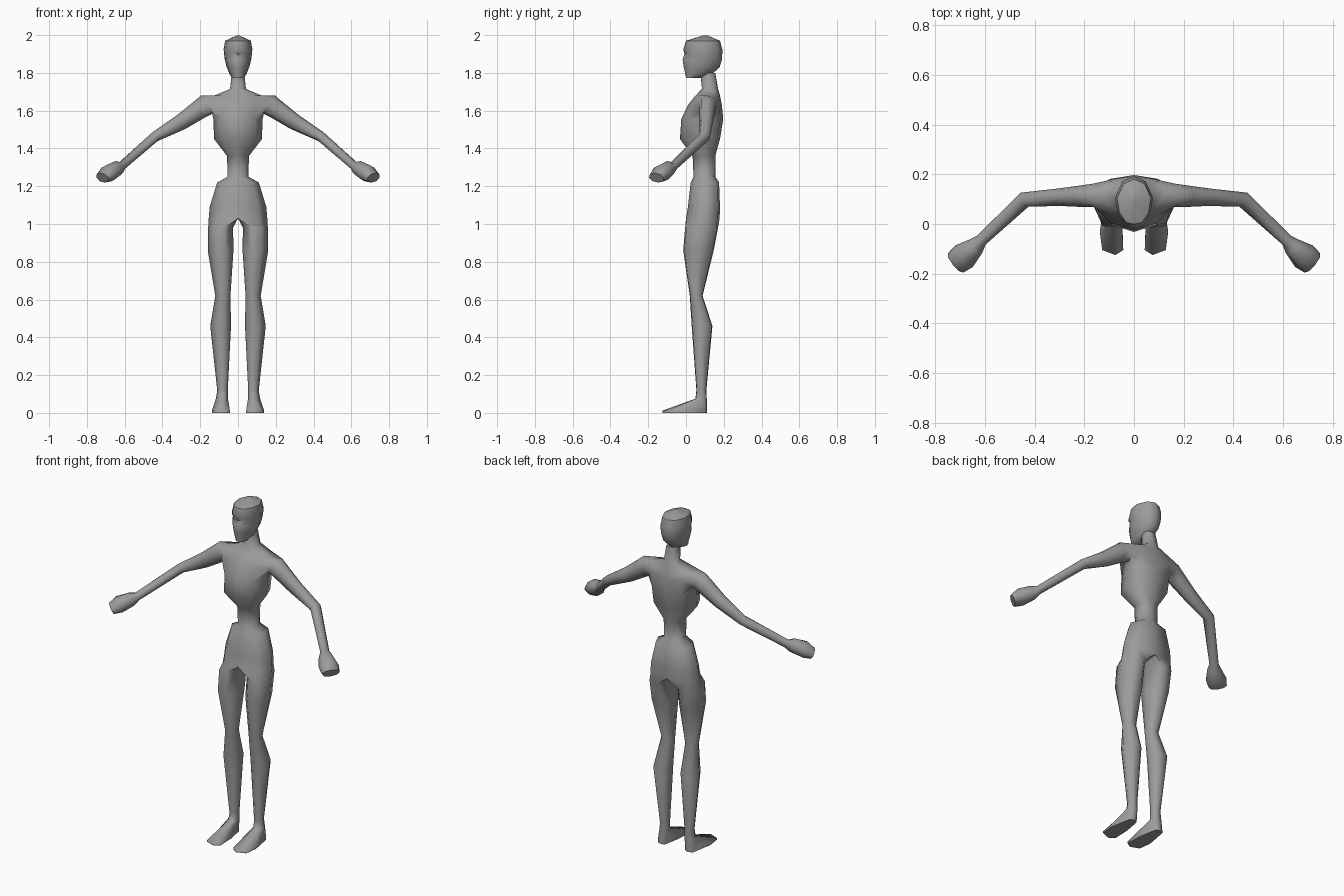
import bpy, bmesh, math
from mathutils import Vector

if "Cube" in bpy.data.objects:
    bpy.data.objects.remove(bpy.data.objects["Cube"])

grey = bpy.data.materials.new("plain_grey")
grey.diffuse_color = (0.33, 0.33, 0.33, 1)
grey.use_nodes = True
grey.node_tree.nodes["Principled BSDF"].inputs["Base Color"].default_value = grey.diffuse_color
UP = Vector((0, 0, 1))


def add_rings(bm, rings):
    return [[bm.verts.new(p) for p in ring] for ring in rings]


def skin(bm, rings, closed=True, skip=lambda i, j: False):
    """Join neighbouring rings with quads, leaving the middle plane open."""
    for i in range(len(rings) - 1):
        a, b = rings[i], rings[i + 1]
        n = len(a)
        for j in range(n if closed else n - 1):
            k = (j + 1) % n
            quad = (a[j], a[k], b[k], b[j])
            if skip(i, j) or all(abs(v.co.x) < 1e-6 for v in quad):
                continue
            bm.faces.new(quad)


def finish(bm, name, angle):
    """Mirror the half model, clean it up and make the object."""
    bmesh.ops.delete(bm, geom=[v for v in bm.verts if not v.link_faces], context='VERTS')
    geom = bm.verts[:] + bm.edges[:] + bm.faces[:]
    bmesh.ops.mirror(bm, geom=geom, axis='X', merge_dist=1e-5)
    bmesh.ops.remove_doubles(bm, verts=bm.verts[:], dist=1e-5)
    bmesh.ops.recalc_face_normals(bm, faces=bm.faces[:])
    mesh = bpy.data.meshes.new(name)
    bm.to_mesh(mesh)
    bm.free()
    mesh.materials.append(grey)
    obj = bpy.data.objects.new(name, mesh)
    bpy.context.collection.objects.link(obj)
    bpy.ops.object.select_all(action='DESELECT')
    obj.select_set(True)
    bpy.context.view_layer.objects.active = obj
    bpy.ops.object.shade_smooth_by_angle(angle=math.radians(angle))


def torso_ring(z, rx, yf, yb):
    """Half section; its last three points lie on the middle plane."""
    d = yb - yf
    pts = [(0, 0), (.7, .13), (1, .52), (.75, .93), (0, 1), (0, .75), (0, .5), (0, .25)]
    return [(rx * x, yf + d * y, z) for x, y in pts]


def leg_ring(z, xc, rx, yf, yb):
    out = []
    for a in (-110, -60, 0, 60, 110, 145, 180, 215):
        a = math.radians(a)
        out.append((xc + rx * math.cos(a), (yf + yb) / 2 + (yb - yf) / 2 * math.sin(a) * 1.06, z))
    return out


def arm_rings(path):
    """Rings across the path, starting at the lower front and going up."""
    centres = [Vector(p[:3]) for p in path]
    out = []
    for i, (x, y, z, h, v) in enumerate(path):
        t = (centres[min(i + 1, len(path) - 1)] - centres[max(i - 1, 0)]).normalized()
        front = t.cross(UP).normalized()
        top = front.cross(t)
        ring = []
        for j in range(8):
            a = math.radians(-45 + 45 * j)
            ring.append(centres[i] + front * h * math.cos(a) * 1.04 + top * v * math.sin(a) * 1.04)
        out.append(ring)
    return out


# Body: neck, chest, waist and hips, running on into the leg and foot
bm = bmesh.new()
torso = [torso_ring(*r) for r in (
    (1.80, .033, .075, .155), (1.715, .042, .085, .17), (1.68, .125, .05, .18),
    (1.63, .13, .01, .19), (1.555, .13, -.025, .197), (1.45, .127, -.032, .18),
    (1.36, .058, .035, .155), (1.25, .055, .04, .155), (1.22, .11, .025, .175),
    (1.09, .15, .01, .18), (1.03, .155, 0, .178))]
leg = [leg_ring(*r) for r in (
    (.98, .092, .066, -.005, .17), (.86, .092, .068, -.015, .147),
    (.62, .08, .04, .02, .088), (.46, .092, .055, .03, .14),
    (.12, .082, .028, .055, .108), (.075, .085, .032, .05, .11))]
sole = [(.075, -.125), (.128, -.105), (.138, -.03), (.115, .1),
        (.085, .112), (.065, .1), (.047, 0), (.043, -.105)]
foot = [[(x, y, z) for x, y in sole] for z in (.012, 0)]
body = add_rings(bm, torso + leg + foot)
# the shoulder opening is left free between rings 2 and 4
skin(bm, body, skip=lambda i, j: i in (2, 3) and j in (1, 2))
bm.faces.new(body[0][:5])
bm.faces.new(body[-1])

# Arm and hand, joined to the shoulder opening
low, mid, top = body[4], body[3], body[2]
socket = [low[1], mid[1], top[1], top[2], top[3], mid[3], low[3], low[2]]
arm = add_rings(bm, arm_rings([
    (.165, .115, 1.632, .045, .055), (.21, .112, 1.602, .042, .049),
    (.30, .108, 1.54, .034, .041), (.44, .098, 1.462, .031, .027),
    (.615, -.065, 1.308, .024, .023), (.637, -.09, 1.295, .036, .04),
    (.685, -.13, 1.268, .054, .045), (.718, -.157, 1.245, .048, .028)]))
skin(bm, [socket] + arm)
bm.faces.new(arm[-1])
finish(bm, "body", 70)

# Head: half rings with sunken eyes, a flat jaw and a pointed crown
bm = bmesh.new()
head = []
for z, rx, yf, yb, eye in (
        (1.998, .008, .09, .115, 0), (1.97, .068, .0, .18, 0),
        (1.925, .076, -.014, .192, 0), (1.90, .074, -.008, .192, .018),
        (1.87, .07, -.018, .19, .006), (1.83, .06, -.012, .178, .004),
        (1.795, .045, -.004, .14, 0), (1.772, .032, 0, .075, 0)):
    pts = [(0, 0), (.45, .03), (.85, .25), (1, .58), (.62, .9), (0, 1)]
    head.append([(rx * x, yf + (yb - yf) * y + (eye if i == 1 else 0), z)
                 for i, (x, y) in enumerate(pts)])
rings = add_rings(bm, head)
skin(bm, rings, closed=False)
bm.faces.new(rings[0])
bm.faces.new(rings[-1])
finish(bm, "head", 50)
